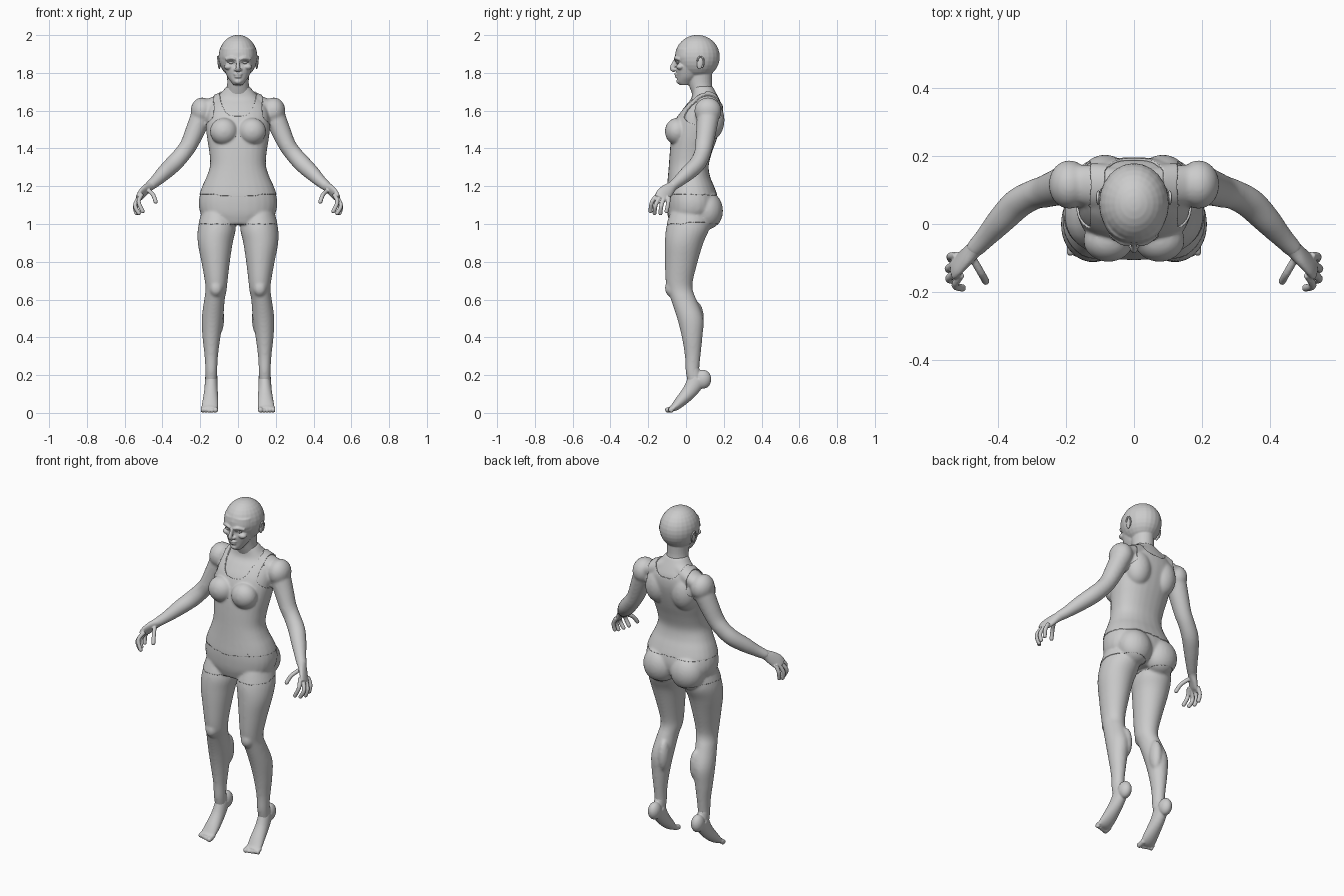
import bpy, bmesh, math
from mathutils import Vector, Matrix

if "Cube" in bpy.data.objects:
    bpy.data.objects.remove(bpy.data.objects["Cube"], do_unlink=True)

GREY = (0.6, 0.6, 0.6, 1)
clay = bpy.data.materials.new("clay grey")
clay.use_nodes = True
clay.diffuse_color = GREY
clay.node_tree.nodes["Principled BSDF"].inputs["Base Color"].default_value = GREY
SIDES = (1, -1)


def spline(rows, steps=4):
    """Smooth a list of rows with a Catmull-Rom curve."""
    rows = [Vector(r) for r in rows]
    out = []
    for i in range(len(rows) - 1):
        a, b, c, d = rows[max(i - 1, 0)], rows[i], rows[i + 1], rows[min(i + 2, len(rows) - 1)]
        for k in range(steps):
            t = k / steps
            out.append(b + ((c - a) * t + (2*a - 5*b + 4*c - d) * t**2 + (3*b - a - 3*c + d) * t**3) / 2)
    return out + [rows[-1]]


def loft(bm, rows, side=1, flat=False, power=2, n=28):
    """Skin rings (x, y, z, half width, half depth) set along a path."""
    rows = spline(rows)
    rings = []
    for i, r in enumerate(rows):
        t = (rows[min(i + 1, len(rows) - 1)] - rows[max(i - 1, 0)])
        t = Vector((0, 0, 1)) if flat else Vector(t[:3]).normalized()
        u = (Vector((1, 0, 0)) - t * t.x).normalized()
        v = t.cross(u)
        ring = []
        for k in range(n):
            a = math.tau * k / n
            c, s = (math.copysign(abs(f) ** (2 / power), f) for f in (math.cos(a), math.sin(a)))
            p = Vector(r[:3]) + u * c * r[3] + v * s * r[4]
            ring.append(bm.verts.new((p.x * side, p.y, p.z)))
        rings.append(ring)
    for a, b in zip(rings, rings[1:]):
        for k in range(n):
            bm.faces.new((a[k - 1], a[k], b[k], b[k - 1]))
    bm.faces.new(rings[0])
    bm.faces.new(rings[-1])


def slices(bm, rows, side=1, power=2):
    """Loft level slices given as (z, inner x, outer x, front y, back y)."""
    loft(bm, [((i + o) / 2, (f + b) / 2, z, (o - i) / 2, (b - f) / 2) for z, i, o, f, b in rows],
         side, True, power)


def ball(bm, centre, radii, side=1, tilt=0):
    x, y, z = centre
    m = Matrix.Translation((x * side, y, z)) @ Matrix.Rotation(tilt, 4, 'X') @ Matrix.Diagonal((*radii, 1))
    bmesh.ops.create_uvsphere(bm, u_segments=24, v_segments=16, radius=1, matrix=m)


def digit(bm, points, r, side=1):
    loft(bm, [(*p, r, r) for p in points], side, n=12)
    ball(bm, points[-1], (r, r, r), side)


def add_object(name, bm):
    bmesh.ops.recalc_face_normals(bm, faces=bm.faces)
    mesh = bpy.data.meshes.new(name)
    bm.to_mesh(mesh)
    bm.free()
    mesh.materials.append(clay)
    mesh.shade_smooth()
    ob = bpy.data.objects.new(name, mesh)
    bpy.context.collection.objects.link(ob)
    return ob


def sculpt(name, parts, voxel, rounds):
    """Fuse overlapping forms into one smooth skin."""
    bm = bmesh.new()
    for part, side in parts:
        part(bm, side)
    ob = add_object(name, bm)
    fuse = ob.modifiers.new("fuse", 'REMESH')
    fuse.mode, fuse.voxel_size, fuse.use_smooth_shade = 'VOXEL', voxel, True
    relax = ob.modifiers.new("relax", 'SMOOTH')
    relax.factor, relax.iterations = 0.5, rounds
    return ob


def torso(bm, side):
    rows = [(1.0, .13, -.08, .1), (1.05, .19, -.095, .15), (1.1, .205, -.1, .165), (1.15, .2, -.1, .16),
            (1.2, .183, -.095, .142), (1.25, .16, -.09, .122), (1.31, .142, -.085, .114),
            (1.38, .146, -.08, .132), (1.45, .157, -.073, .157), (1.52, .165, -.058, .178),
            (1.58, .165, -.035, .19), (1.63, .15, 0, .188), (1.67, .11, .03, .172), (1.73, .06, .035, .14)]
    slices(bm, [(z, -w, w, f, b) for z, w, f, b in rows], power=2.3)
    for s in SIDES:
        ball(bm, (.075, -.048, 1.49), (.068, .058, .066), s)        # bust
        ball(bm, (.088, .11, 1.07), (.095, .083, .1), s)            # seat
        ball(bm, (.085, .13, 1.55), (.07, .068, .1), s)             # shoulder blade
        loft(bm, [(.03, .11, 1.68, .04, .05), (.1, .112, 1.645, .04, .06), (.16, .115, 1.615, .045, .06)], s)


def leg(bm, side):
    slices(bm, [(1.06, .03, .19, -.08, .12), (.98, .012, .212, -.105, .125), (.9, .028, .213, -.112, .092),
                (.8, .043, .194, -.112, .062), (.7, .055, .176, -.108, .037), (.65, .06, .172, -.098, .036),
                (.6, .07, .179, -.08, .055), (.5, .078, .192, -.047, .092), (.4, .093, .188, -.022, .087),
                (.3, .106, .177, -.006, .077), (.22, .11, .173, -.002, .07), (.16, .112, .172, .01, .08)], side)
    ball(bm, (.116, -.078, .66), (.036, .034, .045), side)          # kneecap
    ball(bm, (.105, .055, .5), (.032, .04, .09), side)              # calf


def arm(bm, side):
    loft(bm, [(.16, .12, 1.62, .05, .055), (.188, .118, 1.585, .055, .06), (.224, .108, 1.5, .052, .054),
              (.26, .096, 1.42, .046, .048), (.295, .086, 1.37, .045, .044), (.342, .06, 1.318, .046, .044),
              (.39, .012, 1.272, .041, .041), (.435, -.038, 1.228, .032, .032), (.475, -.08, 1.195, .026, .026)], side)
    ball(bm, (.19, .116, 1.598), (.061, .072, .072), side)          # deltoid


def foot(bm, side):
    loft(bm, [(.141, .06, .18, .033, .05), (.143, .022, .117, .036, .04), (.146, -.03, .06, .042, .03),
              (.15, -.062, .03, .043, .021), (.15, -.085, .02, .038, .013)], side)
    ball(bm, (.141, .09, .178), (.034, .044, .05), side)            # heel
    slices(bm, [(.16, .113, .171, .01, .09), (.24, .112, .172, 0, .07)], side)
    for i in range(5):                                              # toes
        r = .0145 if i == 0 else .0105
        x = .119 + .0165 * i + (.002 if i else 0)
        digit(bm, [(x, -.06, .026), (x, -.085, .018), (x, -.097 + .005 * i, r + .001)], r, side)


def hand(bm, side):
    loft(bm, [(.452, -.056, 1.213, .027, .027), (.47, -.075, 1.198, .024, .027), (.493, -.097, 1.178, .02, .036),
              (.518, -.122, 1.152, .016, .04), (.532, -.133, 1.135, .011, .034)], side)
    for points in ([(.508, -.148, 1.157), (.526, -.18, 1.118), (.505, -.188, 1.068)],
                   [(.519, -.135, 1.148), (.545, -.161, 1.1), (.525, -.166, 1.058)],
                   [(.525, -.115, 1.142), (.546, -.131, 1.095), (.537, -.135, 1.057)],
                   [(.522, -.092, 1.145), (.54, -.095, 1.107), (.538, -.103, 1.068)],
                   [(.478, -.095, 1.182), (.45, -.143, 1.155), (.436, -.168, 1.118)]):
        digit(bm, points, .0112, side)


def head(bm, side):
    ball(bm, (0, .06, 1.885), (.103, .119, .116))                   # cranium
    slices(bm, [(z, -w, w, f, b) for z, w, f, b in
                [(1.62, .075, .06, .15), (1.7, .062, .028, .142), (1.75, .057, .012, .137), (1.82, .06, 0, .14)]])
    slices(bm, [(z, -w, w, f, b) for z, w, f, b in                  # face
                [(1.735, .024, -.032, .02), (1.752, .037, -.045, .04), (1.78, .057, -.048, .07),
                 (1.82, .074, -.054, .1), (1.852, .085, -.05, .12), (1.885, .092, -.058, .12),
                 (1.93, .085, -.05, .1)]], power=2.2)
    loft(bm, [(0, -.05, 1.876, .009, .01), (0, -.063, 1.848, .009, .013), (0, -.073, 1.824, .012, .013),
              (0, -.058, 1.81, .012, .01)], n=16)                   # nose
    ball(bm, (0, -.05, 1.793), (.024, .011, .007))                  # lips
    ball(bm, (0, -.047, 1.78), (.02, .012, .008))
    ball(bm, (0, -.038, 1.755), (.02, .013, .014))                  # chin
    for s in SIDES:
        ball(bm, (.013, -.056, 1.818), (.008, .012, .008), s)       # nostril
        ball(bm, (.05, -.03, 1.832), (.024, .022, .016), s)         # cheekbone
        loft(bm, [(.012, -.057, 1.872, .008, .009), (.036, -.054, 1.879, .008, .009),
                  (.066, -.032, 1.872, .008, .009)], s, n=12)       # brow


body = sculpt("body", [(torso, 1)] + [(p, s) for p in (leg, arm) for s in SIDES], .007, 10)
sculpt("head", [(head, 1)], .004, 4)
for label, s in (("left", 1), ("right", -1)):
    sculpt(label + "_hand", [(hand, s)], .0035, 3)
    sculpt(label + "_foot", [(foot, s)], .004, 4)

    # Ears: a flat lobe with a raised rim
    bm = bmesh.new()
    ball(bm, (.099, .075, 1.852), (.008, .017, .032), s, -.15)
    rim = [(.104 + .003 * math.sin(a), .077 + .017 * math.cos(a), 1.857 + .029 * math.sin(a), .0045, .0045)
           for a in (math.radians(d) for d in range(-70, 200, 30))]
    loft(bm, rim, s, n=8)
    add_object(label + "_ear", bm)

    # Eyes: a ball and an upper lid fold
    bm = bmesh.new()
    ball(bm, (.035, -.039, 1.856), (.016, .014, .0095), s)
    loft(bm, [(.018, -.05, 1.855, .002, .002), (.035, -.054, 1.864, .003, .003),
              (.054, -.041, 1.857, .002, .002)], s, n=8)
    add_object(label + "_eye", bm)

# Clothes: shells lifted off the fused torso and legs
base = sculpt("clothing_base", [(torso, 1), (leg, 1), (leg, -1)], .007, 10)
fitted = bpy.data.meshes.new_from_object(base.evaluated_get(bpy.context.evaluated_depsgraph_get()))
bpy.data.objects.remove(base, do_unlink=True)


def in_top(p):
    x, scoop = abs(p.x), 1.575 if p.y < .1 else 1.635
    neckline = scoop + .12 * (x / .098) ** 4
    armhole = .132 + .05 * max(0, (1.57 - p.z) / .05)
    return p.z > 1.15 - .08 * min(0, p.y - .05) * (x - .12) * 10 and p.z < neckline and x < armhole


def in_shorts(p):
    return .995 + .1 * (abs(p.x) - .1) * (p.y > 0) < p.z < 1.175


def garment(name, rule, lift):
    bm = bmesh.new()
    bm.from_mesh(fitted)
    bm.normal_update()
    lifted = {v: v.co + v.normal * lift for v in bm.verts}
    for v, co in lifted.items():
        v.co = co
    bmesh.ops.delete(bm, geom=[f for f in bm.faces if not rule(f.calc_center_median())], context='FACES')
    for _ in range(6):                                              # even out the hems
        rim = [v for v in bm.verts if v.is_boundary]
        bmesh.ops.smooth_vert(bm, verts=rim, factor=.5, use_axis_x=True, use_axis_y=True, use_axis_z=True)
    ob = add_object(name, bm)
    cloth = ob.modifiers.new("cloth", 'SOLIDIFY')
    cloth.thickness, cloth.offset = lift + .002, -1


garment("tank_top", in_top, .006)
garment("shorts", in_shorts, .003)
